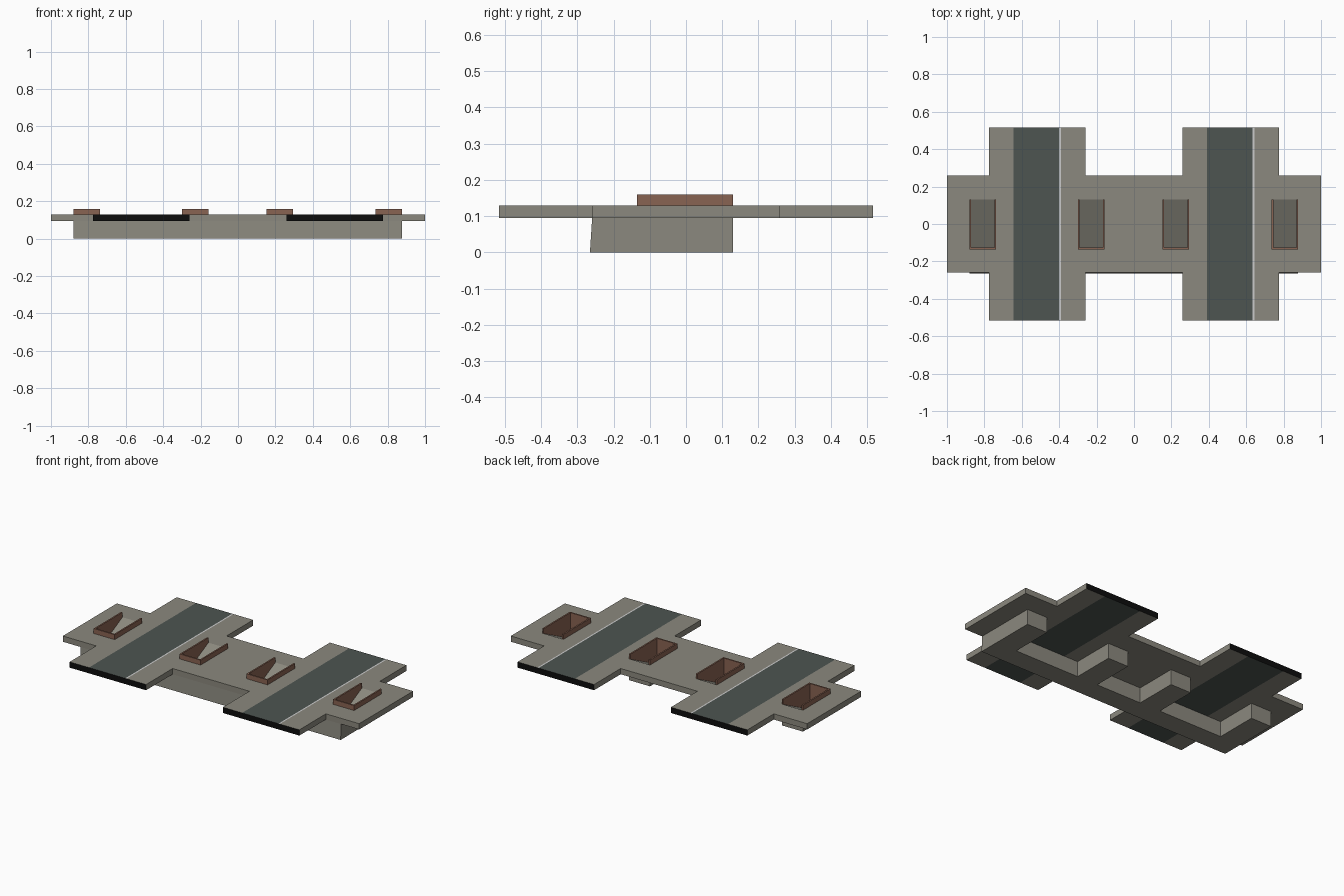
import bpy, bmesh

if "Cube" in bpy.data.objects:
    bpy.data.objects.remove(bpy.data.objects["Cube"])

def mat(name, rgb):
    m = bpy.data.materials.new(name)
    m.diffuse_color = (*rgb, 1)
    m.use_nodes = True
    m.node_tree.nodes["Principled BSDF"].inputs["Base Color"].default_value = m.diffuse_color
    return m

STONE = mat("warm grey stone", (0.26, 0.25, 0.21))
TRACK = mat("dark green grey", (0.075, 0.09, 0.083))
BROWN = mat("brick brown", (0.25, 0.125, 0.085))
BLACK = mat("black", (0.004, 0.004, 0.004))
PALE = mat("pale grey", (0.6, 0.6, 0.6))

WELLS = [(-0.88, -0.738), (-0.30, -0.158), (0.152, 0.294), (0.736, 0.878)]
TRACKS = (-0.517, 0.517)
Y0, Y1 = -0.135, 0.13   # stairwell front and back
TOP, MID = 0.13, 0.095  # deck top and underside


def finish(bm, name, mats):
    me = bpy.data.meshes.new(name)
    bm.to_mesh(me)
    bm.free()
    for m in mats:
        me.materials.append(m)
    ob = bpy.data.objects.new(name, me)
    bpy.context.collection.objects.link(ob)
    return ob


def cell_slab(xs, ys, inside, z0, z1):
    """Slab made of the grid cells whose centre passes the inside test."""
    bm = bmesh.new()
    xs, ys = sorted(set(xs)), sorted(set(ys))
    v = {}

    def vert(x, y):
        if (x, y) not in v:
            v[x, y] = bm.verts.new((x, y, z0))
        return v[x, y]
    for a, b in zip(xs, xs[1:]):
        for c, d in zip(ys, ys[1:]):
            if inside((a + b) / 2, (c + d) / 2):
                bm.faces.new([vert(a, c), vert(b, c), vert(b, d), vert(a, d)])
    r = bmesh.ops.extrude_face_region(bm, geom=bm.faces[:], use_keep_orig=True)
    for g in r["geom"]:
        if isinstance(g, bmesh.types.BMVert):
            g.co.z = z1
    bmesh.ops.recalc_face_normals(bm, faces=bm.faces[:])
    return bm


def in_well(x, y):
    return Y0 < y < Y1 and any(a < x < b for a, b in WELLS)


def in_deck(x, y):
    wing = any(abs(x - t) < 0.258 for t in TRACKS)
    return (abs(y) < 0.26 or wing) and not in_well(x, y)


# Deck with track strips and stair openings
well_x = [x for w in WELLS for x in w]
track_x = [t + o for t in TRACKS for o in (-0.258, -0.128, 0.117, 0.126, 0.258)]
bm = cell_slab([-1, 1] + well_x + track_x,
               [-0.516, -0.26, Y0, Y1, 0.26, 0.516], in_deck, MID, TOP)
for f in bm.faces:
    c = f.calc_center_median()
    if abs(c.y) > 0.51:
        f.material_index = 2
    elif abs(f.normal.z) > 0.9:
        for t in TRACKS:
            if -0.128 < c.x - t < 0.117:
                f.material_index = 1
            elif 0.117 < c.x - t < 0.126:
                f.material_index = 3 if f.normal.z > 0 else 1
finish(bm, "platform_deck", [STONE, TRACK, BLACK, PALE])

# Underpass: front corridor with one leg under each stairwell, open at the top
bm = cell_slab(well_x, [-0.265, Y0, Y1],
               lambda x, y: y < Y0 or in_well(x, y), 0, MID)
bmesh.ops.delete(bm, geom=[f for f in bm.faces if f.normal.z > 0.9 and
                           f.calc_center_median().z > 0.05], context='FACES')
for v in bm.verts:
    if v.co.y < -0.25 and v.co.z > 0.05:
        v.co.y = -0.259
finish(bm, "underpass", [STONE])


def box(bm, x0, x1, y0, y1, z0, z1):
    r = bmesh.ops.create_cube(bm, size=1)
    for v in r["verts"]:
        v.co = (x1 if v.co.x > 0 else x0, y1 if v.co.y > 0 else y0,
                z1 if v.co.z > 0 else z0)


for i, (a, b) in enumerate(WELLS):
    # Three-sided stair parapet, continuing down as the well lining
    bm = bmesh.new()
    t, e = 0.009, 0.001
    for x0, x1 in ((a, a + t), (b - t, b)):
        box(bm, x0, x1, Y0, Y1, TOP - 0.002, 0.16)
    box(bm, a + t, b - t, Y0, Y0 + t, TOP - 0.002, 0.16)
    for x0, x1 in ((a + e, a + t), (b - t, b - e)):
        box(bm, x0, x1, Y0 + e, Y1 - e, 0.002, TOP - 0.002)
    box(bm, a + t, b - t, Y0 + e, Y0 + t, 0.002, TOP - 0.002)
    finish(bm, f"stair_parapet_{i + 1}", [BROWN])

    # Ramp falling from the back edge to the corridor
    bm = bmesh.new()
    pts = [(Y1, TOP), (Y0 + t, 0.003), (Y1, 0.003)]
    left = [bm.verts.new((a + t, y, z)) for y, z in pts]
    right = [bm.verts.new((b - t, y, z)) for y, z in pts]
    bm.faces.new(left)
    bm.faces.new(right[::-1])
    for k in range(3):
        n = (k + 1) % 3
        bm.faces.new([left[k], right[k], right[n], left[n]])
    bmesh.ops.recalc_face_normals(bm, faces=bm.faces[:])
    finish(bm, f"stair_ramp_{i + 1}", [STONE])
